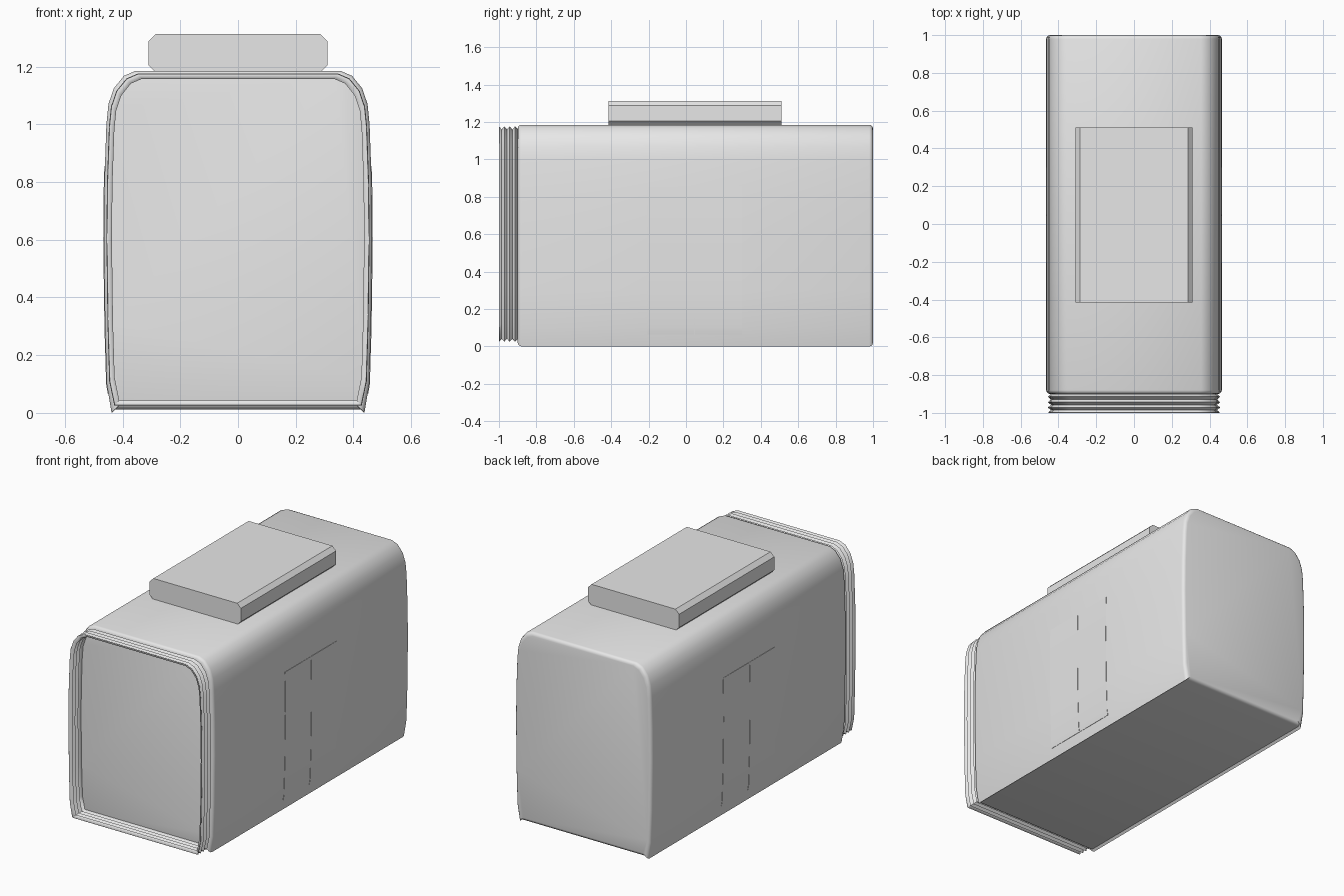
import bpy, bmesh, math

cube = bpy.data.objects.get("Cube")
if cube:
    bpy.data.objects.remove(cube, do_unlink=True)

grey = bpy.data.materials.new("plain_grey")
grey.use_nodes = True
grey.diffuse_color = (0.8, 0.8, 0.8, 1)
grey.node_tree.nodes["Principled BSDF"].inputs["Base Color"].default_value = (0.8, 0.8, 0.8, 1)

# Half cross-section of the hull, (x, z), from underside to roof
SIDE = [(0.425, 0.012), (0.438, 0.0), (0.455, 0.1), (0.461, 0.3), (0.465, 0.6),
        (0.463, 0.8), (0.456, 1.0), (0.449, 1.07), (0.43, 1.125), (0.395, 1.168),
        (0.355, 1.185)]
MID_Z = 0.6


def section(inset=0.0, floor=0.0):
    """Closed loop of the hull section, shrunk evenly by inset."""
    half = []
    for x, z in SIDE:
        z = max(z, floor)
        half.append((x * (1 - inset / 0.465),
                     MID_Z + (z - MID_Z) * (1 - inset / 0.59)))
    return half + [(-x, z) for x, z in reversed(half)]


def wall_x(z):
    """Half width of the hull side at height z."""
    for (xa, za), (xb, zb) in zip(SIDE[1:], SIDE[2:]):
        if za <= z <= zb:
            return xa + (xb - xa) * (z - za) / (zb - za)


def loft(name, rings, capped=True):
    """Skin a list of (y, loop of (x, z)) rings."""
    bm = bmesh.new()
    loops = [[bm.verts.new((x, y, z)) for x, z in loop] for y, loop in rings]
    for a, b in zip(loops, loops[1:]):
        n = len(a)
        for i in range(n):
            j = (i + 1) % n
            bm.faces.new((a[i], a[j], b[j], b[i]))
    if capped:
        bm.faces.new(loops[0])
        bm.faces.new(loops[-1])
    bmesh.ops.recalc_face_normals(bm, faces=bm.faces)
    mesh = bpy.data.meshes.new(name)
    bm.to_mesh(mesh)
    bm.free()
    obj = bpy.data.objects.new(name, mesh)
    bpy.context.collection.objects.link(obj)
    mesh.materials.append(grey)
    bpy.ops.object.select_all(action='DESELECT')
    obj.select_set(True)
    bpy.context.view_layer.objects.active = obj
    bpy.ops.object.shade_smooth_by_angle(angle=math.radians(35))
    return obj


# Hull with softly rounded end rims
R = 0.02
rim = [(R * (1 - math.cos(t)), R * (1 - math.sin(t)))
       for t in (0, math.pi / 6, math.pi / 3, math.pi / 2)]
rings = [(-0.9 + dy, section(inset)) for dy, inset in rim]
rings += [(1.0 - dy, section(inset)) for dy, inset in reversed(rim)]
loft("car_body", rings)

# Open pleated gangway at the front
PLEATS = 7
pleats = [(-1.0 + 0.1 * i / PLEATS, section(0.028 if i % 2 else 0.012, 0.016))
          for i in range(PLEATS + 1)]
bellows = loft("gangway_bellows", pleats, capped=False)
skin = bellows.modifiers.new("thickness", 'SOLIDIFY')
skin.thickness = 0.003
skin.offset = -1

# Sliding door leaves, thin plates that follow the side wall, on both sides
heights = [0.065, 0.1, 0.3, 0.6, 0.8, 0.855]
for name, y0, y1 in (("front_door_leaf", -0.205, 0.043), ("rear_door_leaf", 0.049, 0.3)):
    outer = [(wall_x(z) + 0.002, z) for z in heights]
    inner = [(x - 0.006, z) for x, z in reversed(outer)]
    leaf = loft(name, [(y0, outer + inner), (y1, outer + inner)])
    leaf.modifiers.new("both_sides", 'MIRROR')

# Chamfered roof unit
W, C, LOW, HIGH = 0.31, 0.025, 1.18, 1.312
half = [(W - C, LOW), (W, LOW + C), (W, HIGH - C), (W - C, HIGH)]
unit = half + [(-x, z) for x, z in reversed(half)]
roof = loft("roof_unit", [(-0.415, unit), (0.51, unit)])
bpy.ops.object.shade_smooth_by_angle(angle=math.radians(50))
